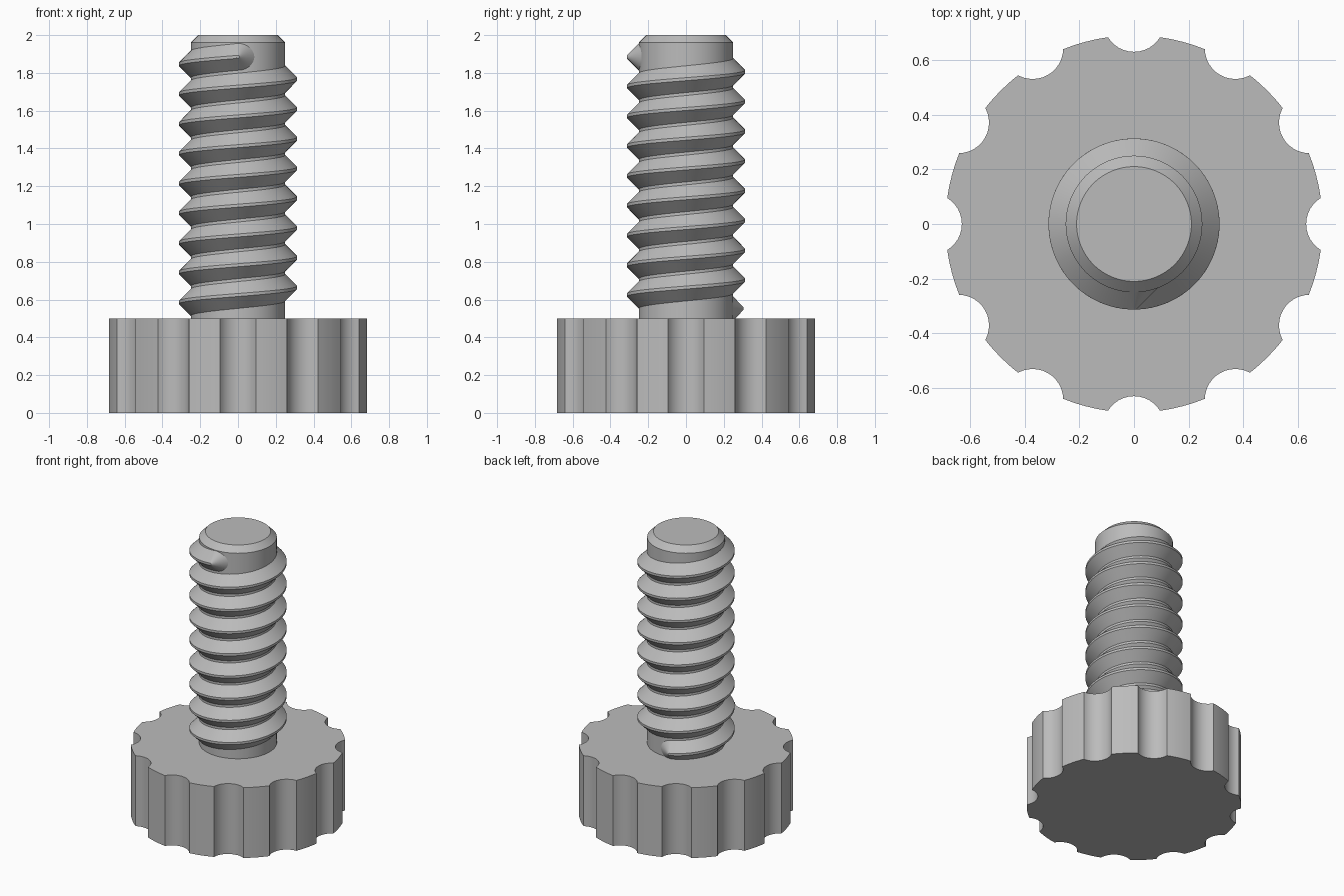
import bpy, bmesh
from math import sin, cos, pi, radians, atan2, hypot
from mathutils import Matrix, Vector

cube = bpy.data.objects.get("Cube")
if cube:
    bpy.data.objects.remove(cube, do_unlink=True)

grey = bpy.data.materials.new("plain_grey")
grey.use_nodes = True
grey.diffuse_color = (0.5, 0.5, 0.5, 1)
grey.node_tree.nodes["Principled BSDF"].inputs["Base Color"].default_value = (0.5, 0.5, 0.5, 1)


def finish(name, bm):
    """Turn a bmesh into a smooth-shaded object with sharp edges kept."""
    bmesh.ops.recalc_face_normals(bm, faces=bm.faces)
    mesh = bpy.data.meshes.new(name)
    bm.to_mesh(mesh)
    bm.free()
    mesh.materials.append(grey)
    obj = bpy.data.objects.new(name, mesh)
    bpy.context.collection.objects.link(obj)
    bpy.ops.object.select_all(action='DESELECT')
    obj.select_set(True)
    bpy.context.view_layer.objects.active = obj
    bpy.ops.object.shade_smooth_by_angle(angle=radians(25))
    return obj


def polar(r, a, z):
    return Vector((r * cos(a), r * sin(a), z))


def skin(bm, rings):
    """Join consecutive closed rings with quads and cap both ends."""
    for a, b in zip(rings, rings[1:]):
        n = len(a)
        for i in range(n):
            j = (i + 1) % n
            bm.faces.new((a[i], a[j], b[j], b[i]))
    bm.faces.new(rings[0][::-1])
    bm.faces.new(rings[-1])


# Fluted knob: an outline of scooped notches joined by rim arcs
KNOB_R, KNOB_H, NOTCHES = 0.69, 0.5, 12
NOTCH_R, NOTCH_C = 0.112, 0.742
step = 2 * pi / NOTCHES
corner_x = (KNOB_R**2 + NOTCH_C**2 - NOTCH_R**2) / (2 * NOTCH_C)
corner_y = (KNOB_R**2 - corner_x**2) ** 0.5
half = atan2(corner_y, corner_x)
sweep = atan2(corner_y, NOTCH_C - corner_x)
outline = []
for k in range(NOTCHES):
    for i in range(13):
        t = sweep * (i / 6 - 1)
        x, y = NOTCH_C - NOTCH_R * cos(t), NOTCH_R * sin(t)
        outline.append((hypot(x, y), atan2(y, x) + k * step))
    for i in range(1, 6):
        outline.append((KNOB_R, k * step + half + (step - 2 * half) * i / 6))
bm = bmesh.new()
skin(bm, [[bm.verts.new(polar(r, a, z)) for r, a in outline] for z in (0, KNOB_H)])
finish("knob", bm)

# Shank: round core with a chamfered tip
SEG = 96
bm = bmesh.new()
skin(bm, [[bm.verts.new(polar(r, 2 * pi * i / SEG, z)) for i in range(SEG)]
          for r, z in ((0.25, 0.45), (0.25, 1.96), (0.21, 2.0))])
finish("shank", bm)

# Thread: right-handed ridge swept along a helix
PITCH, CREST, FLAT = 0.1576, 0.313, 0.008
END, END_Z = radians(270), 1.885
START = END - 8.5 * 2 * pi + radians(15)


def height(a):
    return END_Z + PITCH * (a - END) / (2 * pi)


root = 0.24
wide = FLAT + CREST - root
section = ((root, wide), (CREST, FLAT), (CREST, -FLAT), (root, -wide))
STEPS = 720
bm = bmesh.new()
rings = []
for i in range(STEPS + 1):
    a = START + (END - START) * i / STEPS
    rings.append([bm.verts.new(polar(r, a, height(a) + dz)) for r, dz in section])
skin(bm, rings)
finish("thread", bm)

# Rounded run-outs at both ends of the thread
base = 0.225
depth = CREST - base
for name, a in (("thread_start", START), ("thread_end", END)):
    bm = bmesh.new()
    turn = Vector((cos(a), sin(a), 0)).to_track_quat('Z', 'Y').to_matrix().to_4x4()
    place = Matrix.Translation(polar(base + depth / 2, a, height(a))) @ turn
    bmesh.ops.create_cone(bm, cap_ends=True, segments=48, radius1=FLAT + depth,
                          radius2=FLAT, depth=depth, matrix=place)
    finish(name, bm)
